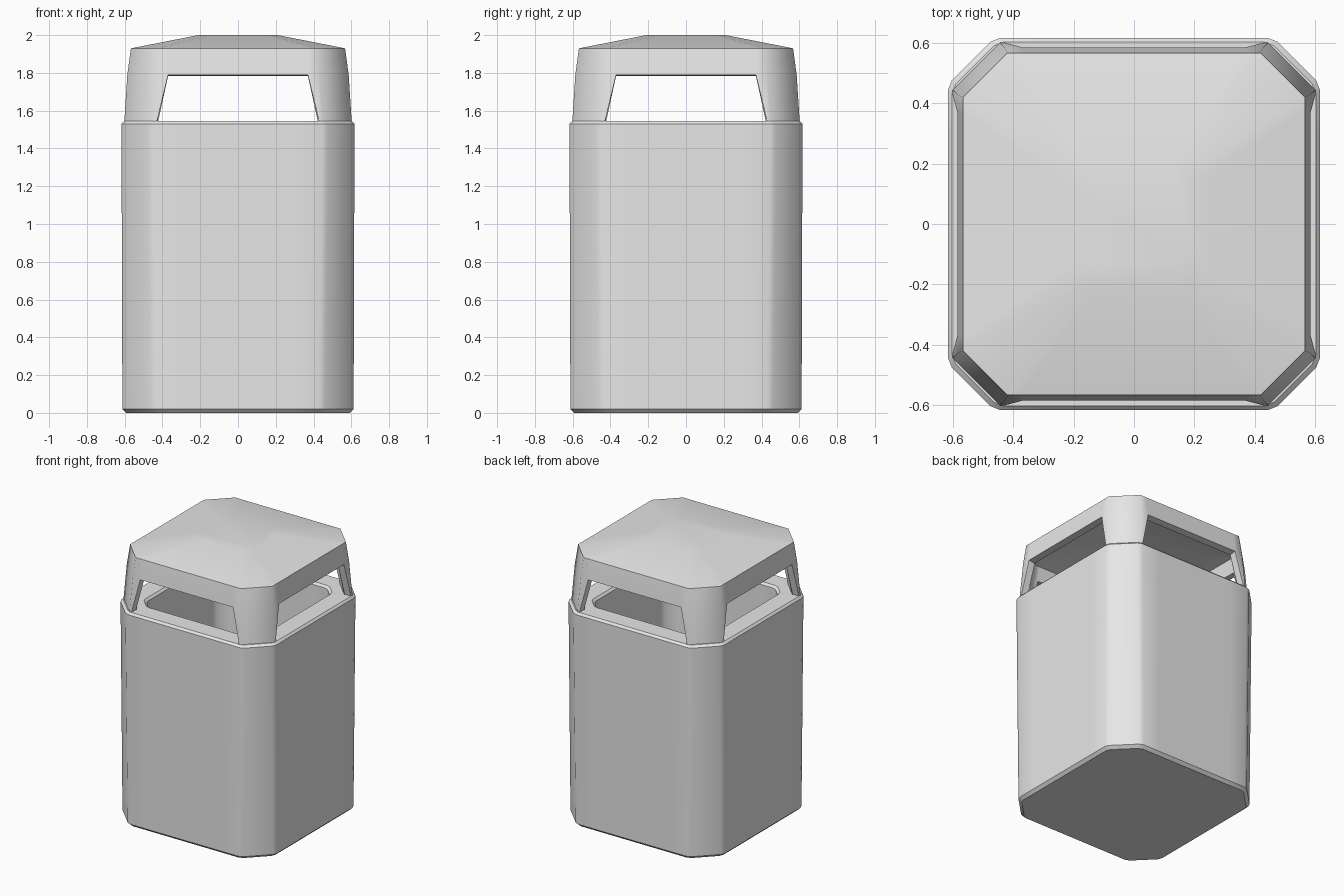
import bpy
import bmesh
from math import radians

if "Cube" in bpy.data.objects:
    bpy.data.objects.remove(bpy.data.objects["Cube"], do_unlink=True)

grey = bpy.data.materials.new("light grey")
grey.use_nodes = True
grey.diffuse_color = (0.8, 0.8, 0.8, 1)
grey.node_tree.nodes["Principled BSDF"].inputs["Base Color"].default_value = (0.8, 0.8, 0.8, 1)


def ring(bm, z, quarter):
    """One closed loop: the points of one side and corner, turned four times."""
    verts = []
    for turn in range(4):
        for x, y in quarter:
            for _ in range(turn):
                x, y = -y, x
            verts.append(bm.verts.new((x, y, z)))
    return verts


def bridge(bm, a, b, skip=None):
    """Faces between two loops; skip leaves out one segment of every side."""
    n = len(a)
    for i in range(n):
        if skip is not None and i % (n // 4) == skip:
            continue
        j = (i + 1) % n
        bm.faces.new((a[i], a[j], b[j], b[i]))


def finish(bm, name, angle, thickness=0):
    bmesh.ops.recalc_face_normals(bm, faces=bm.faces)
    mesh = bpy.data.meshes.new(name)
    bm.to_mesh(mesh)
    bm.free()
    mesh.materials.append(grey)
    obj = bpy.data.objects.new(name, mesh)
    bpy.context.collection.objects.link(obj)
    bpy.ops.object.select_all(action="DESELECT")
    obj.select_set(True)
    bpy.context.view_layer.objects.active = obj
    if thickness:
        shell = obj.modifiers.new("shell", "SOLIDIFY")
        shell.thickness = thickness
        shell.offset = -1
        shell.use_even_offset = True
        bpy.ops.object.modifier_apply(modifier=shell.name)
    bpy.ops.object.shade_smooth_by_angle(angle=radians(angle))
    return obj


# Bin body: softened octagon, outer wall, rim ledge and open inner well
bm = bmesh.new()
loops = []
for z, half, corner in [(0, 0.592, 0.42), (0.02, 0.612, 0.43), (1.53, 0.617, 0.445),
                        (1.545, 0.603, 0.435), (1.545, 0.475, 0.38),
                        (1.53, 0.46, 0.37), (0.06, 0.45, 0.36)]:
    d = 0.03
    quarter = [(half, -0.3), (half, 0.3), (half, corner), (half - 0.4 * d, corner + d),
               (corner + d, half - 0.4 * d), (corner, half)]
    loops.append(ring(bm, z, quarter))
for lower, upper in zip(loops, loops[1:]):
    bridge(bm, lower, upper)
bm.faces.new(loops[0])
bm.faces.new(loops[-1])
finish(bm, "bin_body", 40)

# Hood: four corner legs, a header band and a shallow domed roof
bm = bmesh.new()
loops = []
for z, half, corner, window in [(1.54, 0.602, 0.445, 0.43), (1.79, 0.586, 0.43, 0.37),
                                (1.93, 0.567, 0.42, 0.37), (2.0, 0.21, 0.16, 0.13)]:
    quarter = [(half, -window), (half, window), (half, corner), (corner, half)]
    # the last point of each quarter starts the next side
    loops.append(ring(bm, z, quarter))
bridge(bm, loops[0], loops[1], skip=0)
bridge(bm, loops[1], loops[2])
bridge(bm, loops[2], loops[3])
bm.faces.new(loops[3])
finish(bm, "hood", 50, thickness=0.05)
